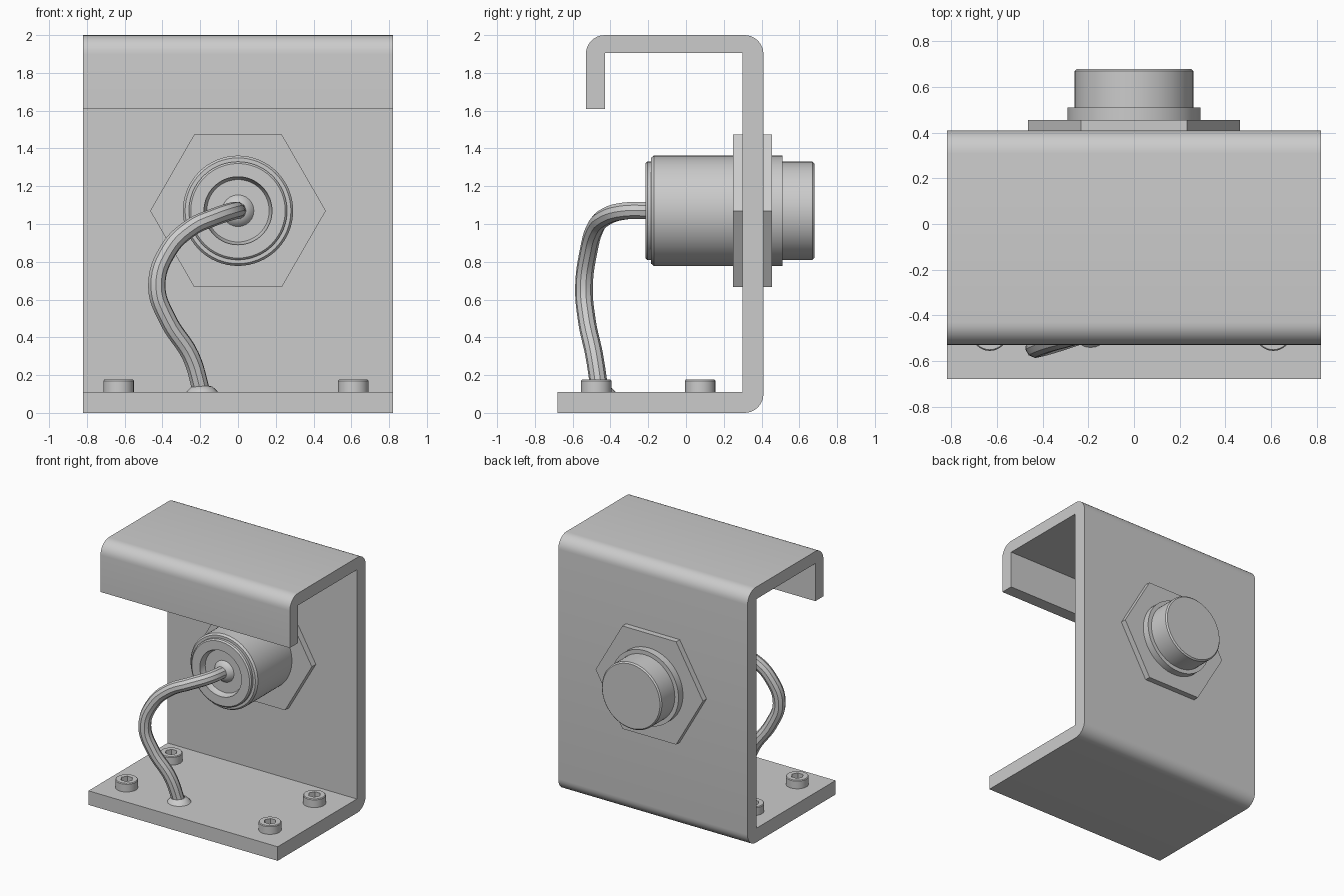
import bpy, bmesh, math
from mathutils import Matrix

if "Cube" in bpy.data.objects:
    bpy.data.objects.remove(bpy.data.objects["Cube"])


def finish(bm, name, matrix=None):
    """Turn a bmesh into a named, angle-smoothed object."""
    bmesh.ops.remove_doubles(bm, verts=bm.verts, dist=1e-5)
    bmesh.ops.recalc_face_normals(bm, faces=bm.faces)
    if matrix:
        bm.transform(matrix)
    me = bpy.data.meshes.new(name)
    bm.to_mesh(me)
    bm.free()
    ob = bpy.data.objects.new(name, me)
    bpy.context.collection.objects.link(ob)
    smooth(ob)
    return ob


def smooth(ob):
    bpy.ops.object.select_all(action='DESELECT')
    ob.select_set(True)
    bpy.context.view_layer.objects.active = ob
    bpy.ops.object.shade_smooth_by_angle(angle=math.radians(30))


def lathe(name, profile, matrix, segs=48):
    """Revolve (radius, height[, 'hex']) points about z; hex rings use the corner radius."""
    bm = bmesh.new()
    rings = []
    for p in profile:
        ring = []
        for i in range(segs):
            a = math.tau * i / segs
            r = p[0]
            if len(p) > 2:
                r *= math.cos(math.pi / 6) / math.cos(a % (math.pi / 3) - math.pi / 6)
            ring.append(bm.verts.new((r * math.cos(a), r * math.sin(a), p[1])))
        rings.append(ring)
    for lo, hi in zip(rings, rings[1:]):
        for i in range(segs):
            j = (i + 1) % segs
            bm.faces.new((lo[i], lo[j], hi[j], hi[i]))
    bmesh.ops.dissolve_degenerate(bm, dist=1e-5, edges=bm.edges)
    return finish(bm, name, matrix)


def arc(cy, cz, r, a0, a1, n=8):
    """Points of a bend in the y-z plane."""
    return [(cy + r * math.cos(math.radians(a0 + (a1 - a0) * i / n)),
             cz + r * math.sin(math.radians(a0 + (a1 - a0) * i / n))) for i in range(n + 1)]


# Bent sheet bracket: base, wall, roof and front lip
profile = [(-0.68, 0), *arc(0.31, 0.1, 0.1, -90, 0), *arc(0.31, 1.9, 0.1, 0, 90),
           *arc(-0.43, 1.9, 0.1, 90, 180), (-0.53, 1.61), (-0.43, 1.61),
           (-0.43, 1.905), (0.30, 1.905), (0.30, 0.11), (-0.68, 0.11)]
bm = bmesh.new()
face = bm.faces.new([bm.verts.new((-0.82, y, z)) for y, z in profile])
ext = bmesh.ops.extrude_face_region(bm, geom=[face])
bmesh.ops.translate(bm, vec=(1.64, 0, 0),
                    verts=[v for v in ext['geom'] if isinstance(v, bmesh.types.BMVert)])
finish(bm, "bracket")

# Sensor barrel along +y: recessed cable end, body, stepped rear cap
along_y = Matrix.Translation((0, 0, 1.07)) @ Matrix.Rotation(-math.pi / 2, 4, 'X')
lathe("sensor_body", [(0, -0.17), (0.165, -0.17), (0.18, -0.205), (0.18, -0.215),
                      (0.25, -0.215), (0.26, -0.205), (0.26, -0.185), (0.28, -0.185),
                      (0.292, -0.17), (0.292, 0.51), (0.26, 0.51), (0.26, 0.67),
                      (0.25, 0.68), (0, 0.68)], along_y, 64)

# Clamping nuts on both sides of the wall
for name, y0, y1 in (("front_nut", 0.25, 0.30), ("rear_nut", 0.41, 0.455)):
    lathe(name, [(0, y0), (0.465, y0), (0.465, y1), (0, y1)], along_y, 6)

# Socket head screws
for i, (x, y) in enumerate([(sx, sy) for sx in (-0.632, 0.61) for sy in (-0.475, 0.075)]):
    lathe(f"screw_{i + 1}", [(0, 0.105), (0.081, 0.105), (0.081, 0.170), (0.076, 0.176),
                             (0.045, 0.176, 'hex'), (0.045, 0.135, 'hex'), (0, 0.135)],
          Matrix.Translation((x, y, 0)), 24)

# Cable
cu = bpy.data.curves.new("cable", 'CURVE')
cu.dimensions = '3D'
cu.bevel_depth = 0.047
cu.bevel_resolution = 3
cu.resolution_u = 6
cu.use_fill_caps = True
path = [(0, -0.17, 1.07), (-0.03, -0.33, 1.068), (-0.13, -0.43, 1.035), (-0.25, -0.48, 0.98),
        (-0.37, -0.515, 0.86), (-0.43, -0.54, 0.67), (-0.37, -0.525, 0.49),
        (-0.25, -0.485, 0.30), (-0.19, -0.455, 0.10)]
sp = cu.splines.new('BEZIER')
sp.bezier_points.add(len(path) - 1)
for bp, co in zip(sp.bezier_points, path):
    bp.co = co
    bp.handle_left_type = bp.handle_right_type = 'AUTO'
cable = bpy.data.objects.new("cable", cu)
bpy.context.collection.objects.link(cable)
bpy.ops.object.select_all(action='DESELECT')
cable.select_set(True)
bpy.context.view_layer.objects.active = cable
bpy.ops.object.convert(target='MESH')
smooth(bpy.context.view_layer.objects.active)

# Cable grommets at the base and in the sensor recess
collar = [(0.085, 0), (0.075, 0.012), (0.055, 0.03), (0.04, 0.034)]
lathe("base_grommet", collar, Matrix.Translation((-0.19, -0.457, 0.109)), 24)
lathe("sensor_grommet", collar,
      Matrix.Translation((0, -0.169, 1.07)) @ Matrix.Rotation(math.pi / 2, 4, 'X'), 24)
